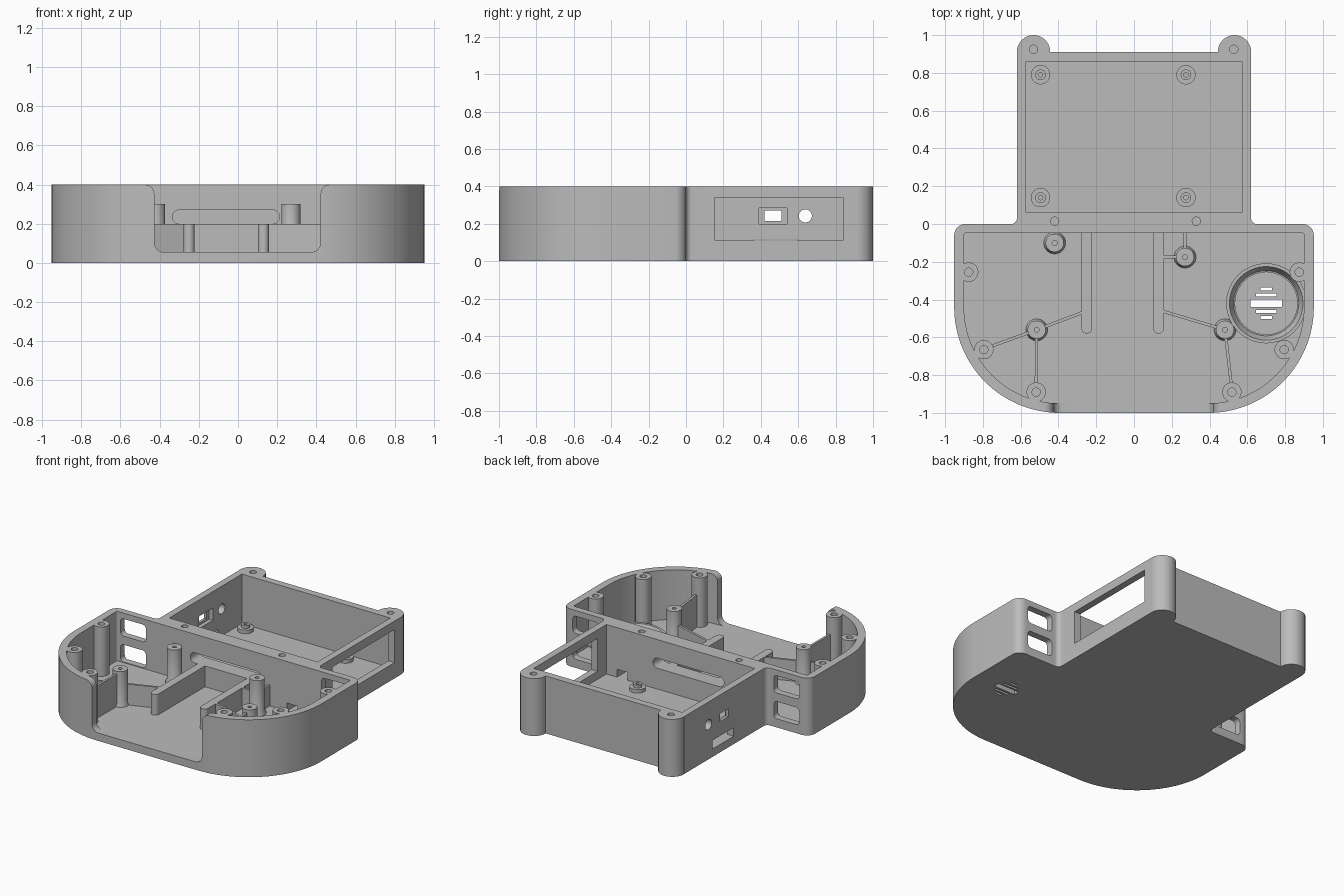
import bpy, bmesh, math
from mathutils import Vector

if "Cube" in bpy.data.objects:
    bpy.data.objects.remove(bpy.data.objects["Cube"], do_unlink=True)

grey = bpy.data.materials.new("plain_grey")
grey.use_nodes = True
grey.diffuse_color = (0.5, 0.5, 0.5, 1)
grey.node_tree.nodes["Principled BSDF"].inputs["Base Color"].default_value = (0.5, 0.5, 0.5, 1)

TOP, FLOOR = 0.4, 0.055


def finish(name, bm):
    bmesh.ops.recalc_face_normals(bm, faces=bm.faces)
    mesh = bpy.data.meshes.new(name)
    bm.to_mesh(mesh)
    bm.free()
    mesh.materials.append(grey)
    ob = bpy.data.objects.new(name, mesh)
    bpy.context.collection.objects.link(ob)
    return ob


def fillet(corners):
    """Turn (x, y, radius) corners into a polygon with rounded corners."""
    out = []
    for i, (x, y, r) in enumerate(corners):
        p = Vector((x, y))
        if r == 0:
            out.append(p)
            continue
        u = (Vector(corners[i - 1][:2]) - p).normalized()
        v = (Vector(corners[(i + 1) % len(corners)][:2]) - p).normalized()
        half = u.angle(v) / 2
        c = p + (u + v).normalized() * r / math.sin(half)
        t = r / math.tan(half)
        a, b = (p + u * t - c).normalized(), (p + v * t - c).normalized()
        n = 32 if r > 0.2 else 8
        out += [c + a.slerp(b, k / n) * r for k in range(n + 1)]
    return out


def prism(name, pts, lo, hi, axis="z"):
    place = {"z": lambda p, w: (p[0], p[1], w),
             "y": lambda p, w: (p[0], w, p[1]),
             "x": lambda p, w: (w, p[0], p[1])}[axis]
    bm = bmesh.new()
    a = [bm.verts.new(place(p, lo)) for p in pts]
    b = [bm.verts.new(place(p, hi)) for p in pts]
    bm.faces.new(a)
    bm.faces.new(b)
    for i in range(len(pts)):
        bm.faces.new((a[i - 1], a[i], b[i], b[i - 1]))
    return finish(name, bm)


def rect(x0, x1, y0, y1, r=0):
    return fillet([(x0, y0, r), (x1, y0, r), (x1, y1, r), (x0, y1, r)])


def circle(x, y, r, n=32):
    return [(x + r * math.cos(math.tau * k / n), y + r * math.sin(math.tau * k / n)) for k in range(n)]


def lathe(name, profile, x, y, closed=False, n=40):
    bm = bmesh.new()
    vs = [bm.verts.new((r, 0, z)) for r, z in profile]
    pairs = list(zip(vs, vs[1:])) + ([(vs[-1], vs[0])] if closed else [])
    edges = [bm.edges.new(e) for e in pairs]
    bmesh.ops.spin(bm, geom=vs + edges, axis=(0, 0, 1), cent=(0, 0, 0),
                   angle=math.tau, steps=n, use_duplicate=False)
    bmesh.ops.remove_doubles(bm, verts=bm.verts, dist=1e-5)
    bmesh.ops.translate(bm, verts=bm.verts, vec=(x, y, 0))
    return finish(name, bm)


def combine(target, tool, operation="DIFFERENCE"):
    mod = target.modifiers.new("combine", "BOOLEAN")
    mod.operation, mod.solver, mod.object = operation, "EXACT", tool
    bpy.context.view_layer.objects.active = target
    bpy.ops.object.modifier_apply(modifier=mod.name)
    bpy.data.objects.remove(tool, do_unlink=True)


# Shell: rounded front tray joined to a square rear box
half = [(0.62, 0.91, 0), (0.62, 0, 0.03), (0.952, 0, 0.06), (0.952, -1, 0.56)]
body = prism("case_body", fillet(half + [(-x, y, r) for x, y, r in reversed(half)]), 0, TOP)


def cut(pts, lo, hi, axis="z"):
    combine(body, prism("cutter", pts, lo, hi, axis))


def add(pts, lo, hi):
    combine(body, prism("addition", pts, lo, hi), "UNION")


# Screw ears on the rear corners
for x in (-0.532, 0.532):
    add(circle(x, 0.912, 0.088), 0, TOP)

# Hollow interiors
cut(fillet([(0.9, -0.047, 0.01), (0.9, -0.95, 0.51),
            (-0.9, -0.95, 0.51), (-0.9, -0.047, 0.01)]), FLOOR, 0.6)
cut(rect(-0.572, 0.572, 0.06, 0.86), FLOOR, 0.6)

# Rim screw bosses and the blind holes in the rim
bosses = [(s * x, y) for s in (-1, 1) for x, y in ((0.875, -0.255), (0.795, -0.665), (0.518, -0.89))]
for x, y in bosses:
    add(circle(x, y, 0.051), 0.02, TOP)
for x, y in bosses + [(-0.42, 0.015), (0.33, 0.015), (-0.532, 0.925), (0.528, 0.925)]:
    cut(circle(x, y, 0.022, 24), 0.22, 0.6)

# Front opening with rounded foot and flared lip
cut(fillet([(-0.427, FLOOR, 0.05), (0.422, FLOOR, 0.05), (0.422, TOP, 0.048),
            (0.49, TOP, 0), (0.49, 0.6, 0), (-0.495, 0.6, 0),
            (-0.495, TOP, 0), (-0.427, TOP, 0.048)]), -1.1, -0.915, "y")

# Paired shoulder windows
for x in (-0.775, 0.775):
    for z in (0.12, 0.3):
        cut(rect(x - 0.098, x + 0.098, z - 0.06, z + 0.06, 0.025), -0.1, 0.1, "y")

# Cable slot and small notch in the dividing wall
cut(rect(-0.335, 0.212, 0.2, 0.27, 0.034), -0.1, 0.1, "y")
cut(rect(0.41, 0.49, FLOOR, 0.11), -0.1, 0.1, "y")

# Large display window on one side, connector ports on the other
cut(rect(0.155, 0.84, 0.11, 0.34), 0.5, 0.7, "x")
cut(rect(0.39, 0.54, 0.2, 0.285), -0.6, -0.5, "x")
cut(rect(0.42, 0.51, 0.214, 0.27), -0.7, -0.5, "x")
cut(circle(0.638, 0.242, 0.035), -0.7, -0.5, "x")
cut(rect(0.36, 0.595, FLOOR, 0.115), -0.7, -0.5, "x")

# Speaker seat and grille slots
SX, SY = 0.7, -0.42
cut(circle(SX, SY, 0.165, 40), 0.035, 0.3)
for dy, w, h in ((0.075, 0.03, 0.008), (0.043, 0.055, 0.008), (0, 0.083, 0.019),
                 (-0.043, 0.055, 0.008), (-0.075, 0.03, 0.008)):
    cut(rect(SX - w, SX + w, SY + dy - h, SY + dy + h), -0.1, 0.2)
lathe("speaker_ring", [(0.165, 0.04), (0.212, 0.04), (0.212, 0.1), (0.195, 0.1)], SX, SY, closed=True)

# Support posts inside the tray
posts = [(-0.42, -0.1), (0.27, -0.175), (-0.515, -0.56), (0.482, -0.56)]
for x, y in posts:
    lathe("support_post", [(0, 0.04), (0.058, 0.04), (0.058, 0.06), (0.048, 0.08), (0.048, 0.3),
                           (0.013, 0.3), (0.013, 0.2), (0, 0.2)], x, y)

# Circuit board standoffs inside the rear box
for x in (-0.495, 0.275):
    for y in (0.14, 0.79):
        lathe("board_standoff", [(0, 0.04), (0.051, 0.04), (0.051, 0.08), (0.028, 0.08),
                                 (0.028, 0.1), (0.012, 0.1), (0.012, 0.06), (0, 0.06)], x, y)

# Thick guide walls
for x in (-0.25, 0.13):
    prism("guide_wall", fillet([(x - 0.028, -0.04, 0), (x + 0.028, -0.04, 0),
                                (x + 0.028, -0.58, 0.027), (x - 0.028, -0.58, 0.027)]), 0.04, 0.2)


# Thin ribs between posts, walls and bosses
def rib(a, b, top):
    a, b = Vector(a), Vector(b)
    d = (b - a).normalized()
    n = Vector((-d.y, d.x)) * 0.008
    a, b = a + d * 0.04, b
    prism("rib", [a + n, b + n, b - n, a - n], 0.04, top)


rib(posts[2], (-0.25, -0.46), 0.2)
rib(posts[2], (-0.79, -0.66), 0.2)
rib(posts[2], (-0.518, -0.86), 0.28)
rib(posts[3], (0.13, -0.455), 0.2)
rib(posts[3], (0.516, -0.86), 0.28)
rib(posts[1], (0.27, -0.04), 0.2)
rib(posts[1], (0.15, -0.175), 0.2)
rib(posts[0], (-0.42, -0.03), 0.2)

# Smooth the round surfaces, keep edges crisp
bpy.ops.object.select_all(action="DESELECT")
for ob in bpy.context.collection.objects:
    if ob.type == "MESH" and ob.data.materials and ob.data.materials[0] == grey:
        ob.select_set(True)
bpy.context.view_layer.objects.active = body
bpy.ops.object.shade_smooth_by_angle(angle=math.radians(30))
